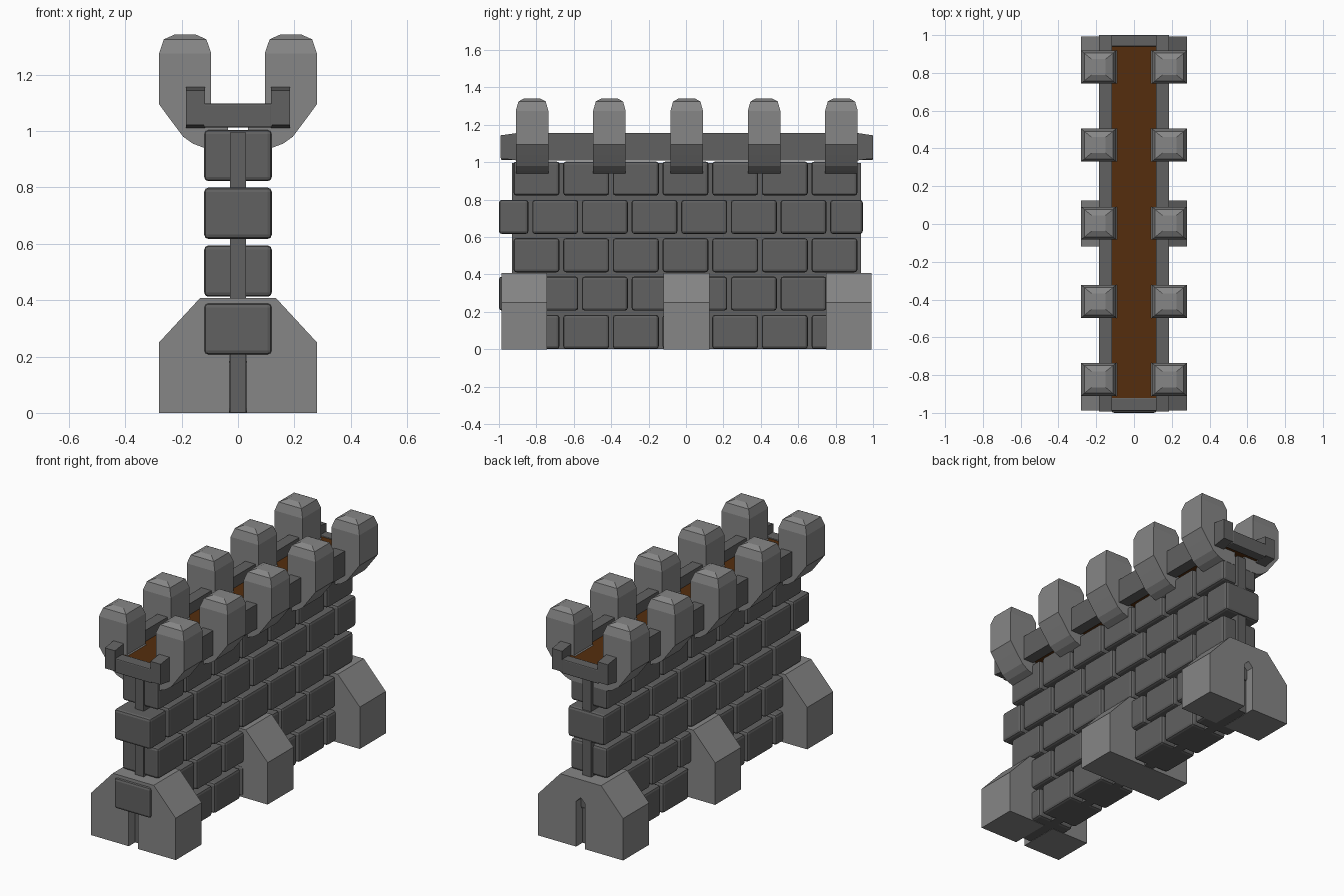
import bpy, bmesh

cube = bpy.data.objects.get("Cube")
if cube:
    bpy.data.objects.remove(cube, do_unlink=True)


def material(name, rgb):
    m = bpy.data.materials.new(name)
    m.use_nodes = True
    m.diffuse_color = (*rgb, 1)
    m.node_tree.nodes["Principled BSDF"].inputs["Base Color"].default_value = (*rgb, 1)
    return m


DARK = material("dark stone", (0.12, 0.12, 0.12))
LIGHT = material("light stone", (0.24, 0.24, 0.24))
WOOD = material("brown walkway", (0.09, 0.027, 0.004))


def finish(name, bm, mat):
    bmesh.ops.recalc_face_normals(bm, faces=bm.faces)
    me = bpy.data.meshes.new(name)
    bm.to_mesh(me)
    bm.free()
    me.materials.append(mat)
    ob = bpy.data.objects.new(name, me)
    bpy.context.collection.objects.link(ob)
    return ob


def loft(name, rings, mat):
    """Skin a list of equal-length point rings and cap both ends."""
    bm = bmesh.new()
    rows = [[bm.verts.new(p) for p in ring] for ring in rings]
    n = len(rows[0])
    for a, b in zip(rows, rows[1:]):
        for i in range(n):
            j = (i + 1) % n
            bm.faces.new((a[i], a[j], b[j], b[i]))
    bm.faces.new(rows[0])
    bm.faces.new(rows[-1])
    return finish(name, bm, mat)


def box(name, x, y, z, mat, bevel=0.0):
    bm = bmesh.new()
    bmesh.ops.create_cube(bm, size=1)
    for v in bm.verts:
        v.co = [(r[0] + r[1]) / 2 + c * (r[1] - r[0]) for r, c in zip((x, y, z), v.co)]
    if bevel:
        bmesh.ops.bevel(bm, geom=bm.edges[:], offset=bevel, segments=2,
                        profile=0.5, affect='EDGES')
    return finish(name, bm, mat)


# Brick courses in a running bond, alternate rows shifted by half a brick
PITCH, GAP = 0.2655, 0.02
for row in range(5):
    z0 = 0.205 * row + 0.002
    if row % 2 == 0:
        spans = [(-0.922 + PITCH * i, -0.922 + PITCH * (i + 1) - GAP) for i in range(7)]
    else:
        start = -0.822
        spans = [(-1.0, start - GAP)]
        spans += [(start + PITCH * i, start + PITCH * (i + 1) - GAP) for i in range(6)]
        spans.append((start + PITCH * 6, 0.945))
    for i, span in enumerate(spans):
        box(f"brick_{row}_{i}", (-0.12, 0.12), span, (z0, z0 + 0.182), DARK, 0.015)

# Thin wall core between the bricks
box("wall_core", (-0.029, 0.029), (-0.93, 0.935), (0.002, 0.995), DARK)

# Buttresses at the foot; the end ones have a narrow slot
half = [(0.28, 0), (0.28, 0.25), (0.135, 0.407)]
slot = [(0.03, 0.27), (0.03, 0)]
mirror = lambda pts: [(-x, z) for x, z in reversed(pts)]
plain = half + mirror(half)
slotted = plain + mirror(slot) + [(0, 0.30)] + slot
for name, y0, profile in (("front_buttress", -0.987, slotted),
                          ("middle_buttress", -0.12, plain),
                          ("back_buttress", 0.748, slotted)):
    loft(name, [[(x, y, z) for x, z in profile] for y in (y0, y0 + 0.245)], LIGHT)

# Walkway floor and the cross beams at its ends
box("walkway_floor", (-0.12, 0.12), (-0.92, 0.94), (1.02, 1.09), WOOD)
box("front_cross_beam", (-0.122, 0.122), (-0.99, -0.92), (1.012, 1.097), DARK, 0.006)
box("back_cross_beam", (-0.122, 0.122), (0.94, 1.0), (1.012, 1.097), DARK, 0.006)

# Side rails with tapered ends, and the merlons that hug them
rail = [(-0.992, 0.012), (-0.905, 0), (0.92, 0), (1.0, 0.012)]
merlon = [(0.94, 0.035, 0.12, 0.087), (0.955, 0.035, 0.16, 0.087),
          (0.98, 0.035, 0.195, 0.087), (1.04, 0.035, 0.24, 0.087),
          (1.095, 0.095, 0.28, 0.087), (1.275, 0.095, 0.28, 0.087),
          (1.325, 0.112, 0.263, 0.073), (1.342, 0.15, 0.225, 0.042)]
for side, s in (("left", 1), ("right", -1)):
    loft(f"{side}_rail", [[(s * 0.117, y, 1.01 + t), (s * 0.184, y, 1.01 + t),
                           (s * 0.184, y, 1.156 - t), (s * 0.117, y, 1.156 - t)]
                          for y, t in rail], DARK)
    for i in range(5):
        c = 0.004 + 0.4135 * (i - 2)
        loft(f"{side}_merlon_{i}", [[(s * a, c - h, z), (s * b, c - h, z),
                                     (s * b, c + h, z), (s * a, c + h, z)]
                                    for z, a, b, h in merlon], LIGHT)
